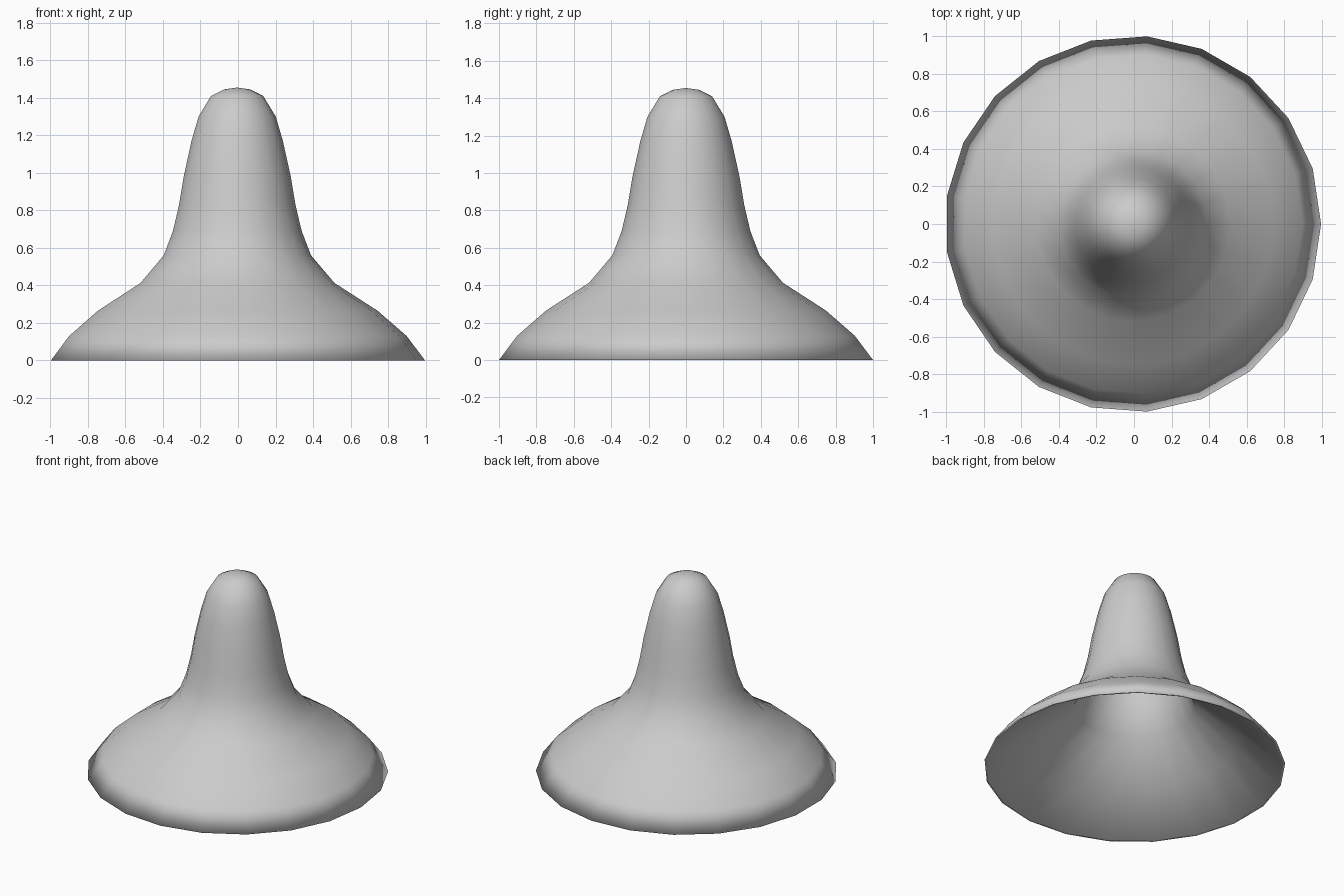
import bpy, bmesh, math

if "Cube" in bpy.data.objects:
    bpy.data.objects.remove(bpy.data.objects["Cube"])

SIDES = 21
WALL = 0.015
SHIFT_X = -0.0056   # centres the odd-sided rim on x = 0
R = 1.0028

# Outer profile (radius, height), rim to crown
outer = [(R, 0), (0.905, 0.13), (0.75, 0.265), (0.52, 0.413),
         (0.395, 0.56), (0.345, 0.69), (0.312, 0.83), (0.287, 0.98),
         (0.245, 1.17), (0.207, 1.30), (0.14, 1.41)]
# Inner profile: flat rim edge, straight cone, then follows the crown
inner = [(R - WALL, 0), (0.69, 0.23), (0.40, 0.46)]
inner += [(r - WALL, z - WALL) for r, z in outer[5:]]

bm = bmesh.new()


def ring(r, z):
    return [bm.verts.new((r * math.cos(2 * math.pi * i / SIDES) + SHIFT_X,
                          r * math.sin(2 * math.pi * i / SIDES), z))
            for i in range(SIDES)]


# Walls: down the inside, around the rim and up the outside
rings = [ring(r, z) for r, z in inner[::-1] + outer]
for a, b in zip(rings, rings[1:]):
    for i in range(SIDES):
        j = (i + 1) % SIDES
        bm.faces.new((a[i], a[j], b[j], b[i]))

# Crown caps: shallow dome outside, matching one inside
dome = ring(0.07, 1.445)
for i in range(SIDES):
    j = (i + 1) % SIDES
    bm.faces.new((rings[-1][i], rings[-1][j], dome[j], dome[i]))
for loop, z in ((dome, 1.455), (rings[0], 1.455 - WALL)):
    tip = bm.verts.new((SHIFT_X, 0, z))
    for i in range(SIDES):
        bm.faces.new((loop[i], loop[(i + 1) % SIDES], tip))

bmesh.ops.recalc_face_normals(bm, faces=bm.faces)
for face in bm.faces:
    face.smooth = True      # smooth all over, rim included
mesh = bpy.data.meshes.new("bell_shell")
bm.to_mesh(mesh)
bm.free()
obj = bpy.data.objects.new("bell_shell", mesh)
bpy.context.collection.objects.link(obj)
